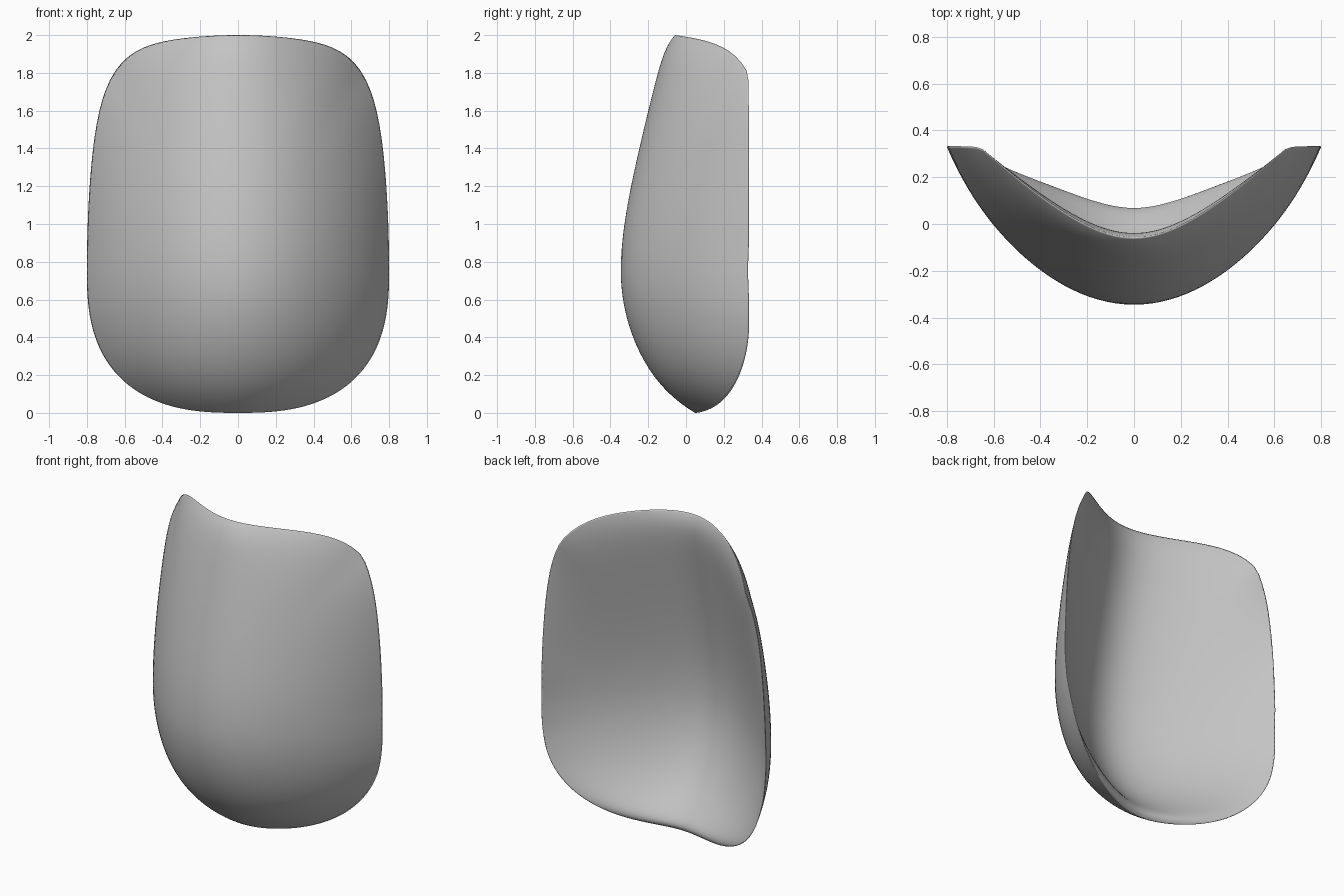
import bpy, bmesh, math

old = bpy.data.objects.get("Cube")
if old:
    bpy.data.objects.remove(old, do_unlink=True)

SEGMENTS = 160
STEPS = 30
MID_Z = 0.75          # height of the widest, most forward point
HALF_WIDTH = 0.8
THICKNESS = 0.1


def outline(angle):
    """Rounded lower half; tapered upper half with tight corners and an arched top."""
    c, s = math.cos(angle), math.sin(angle)
    n = 7 if s > 0 else 2.6
    r = (abs(c) ** n + abs(s) ** n) ** (-1 / n)
    x, v = HALF_WIDTH * r * c, r * s
    if v > 0:
        x *= 1 - 0.13 * v * v
        return x, v * (2 - MID_Z) - 0.2 * (x * v) ** 2
    return x, v * MID_Z


def middle(dz):
    """Depth of the front face along the centre line."""
    if dz > 0:
        y = 0.27 * (math.hypot(dz, 0.4) - 0.4) + 0.04 * (dz / 1.25) ** 20
    else:
        y = 0.52 * dz ** 2 + 0.1 * dz ** 4 + 0.7 * dz ** 8
    return y - 0.345


def front(x, dz):
    """Front face, bowed from side to side."""
    return middle(dz) + 0.92 * x ** 2


def back(x, dz):
    """Inner face: flatter sides around a tighter bend, thicker near the bottom."""
    bottom = 0.04 * (min(dz, 0) / MID_Z) ** 4
    return middle(dz) + THICKNESS + bottom + math.hypot(x, 0.33) - 0.33


def shell_point(angle, r, face):
    """Point of the front or inner face; both meet in a thin crest at r = 1."""
    ox, oz = outline(angle)
    s = math.sin(angle)
    edge = front(ox, oz)
    crest = edge + min(0.085, 0.333 - edge) * (1 - s ** 8)
    power = 8 if face is front else 8 + 10 * s ** 4
    x, dz = ox * r, oz * r
    y = face(x, dz) + (crest - face(ox, oz)) * r ** power
    return x, y, dz + MID_Z


def ring(bm, r, face):
    return [bm.verts.new(shell_point(2 * math.pi * i / SEGMENTS, r, face))
            for i in range(SEGMENTS)]


# Curved shell: front face, crest and inner face
bm = bmesh.new()
radii = [1 - (1 - k / STEPS) ** 1.5 for k in range(1, STEPS + 1)]
rings = [ring(bm, r, front) for r in radii]
rings += [ring(bm, r, back) for r in reversed(radii[:-1])]
for a, b in zip(rings, rings[1:]):
    for i in range(SEGMENTS):
        j = (i + 1) % SEGMENTS
        bm.faces.new((a[i], a[j], b[j], b[i]))
for loop, face in ((rings[0], front), (rings[-1], back)):
    centre = bm.verts.new(shell_point(0, 0, face))
    for i in range(SEGMENTS):
        bm.faces.new((centre, loop[i], loop[(i + 1) % SEGMENTS]))
bmesh.ops.recalc_face_normals(bm, faces=bm.faces)

mesh = bpy.data.meshes.new("curved_shell")
bm.to_mesh(mesh)
bm.free()
mesh.shade_smooth()
shell = bpy.data.objects.new("curved_shell", mesh)
bpy.context.collection.objects.link(shell)

# Plain grey
grey = bpy.data.materials.new("plain_grey")
grey.use_nodes = True
colour = (0.55, 0.55, 0.55, 1)
grey.diffuse_color = colour
grey.node_tree.nodes["Principled BSDF"].inputs["Base Color"].default_value = colour
mesh.materials.append(grey)
